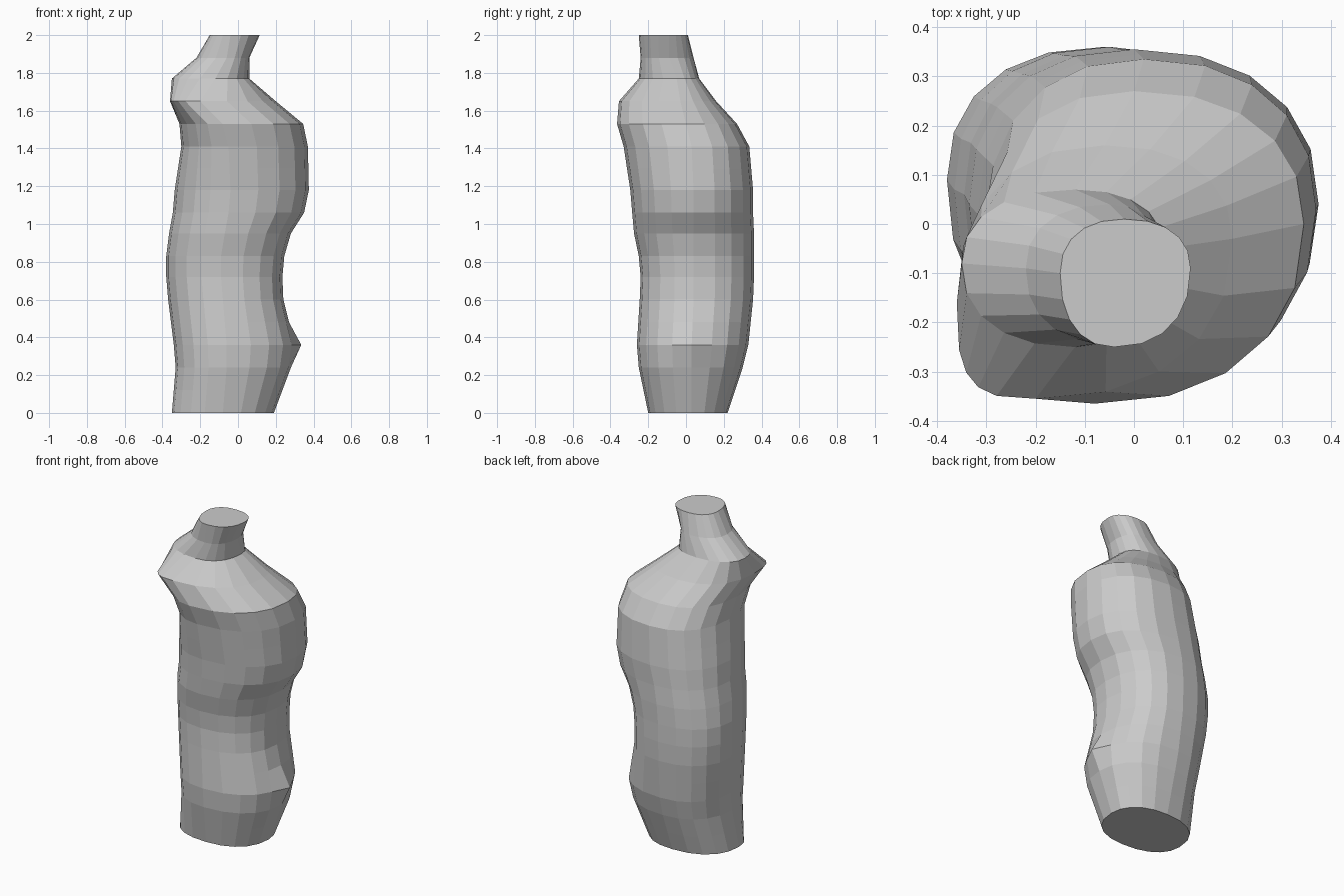
import bpy, bmesh, math

if "Cube" in bpy.data.objects:
    bpy.data.objects.remove(bpy.data.objects["Cube"])

# Cross-sections: z, left x, its y, right x, its y, front y, its x, back y, its x
RINGS = [
    (0.00, -.35, -.02, .19, .03, -.20, -.08, .22, -.06),
    (0.24, -.33, .02, .28, .03, -.25, -.06, .30, -.05),
    (0.36, -.34, .04, .30, .03, -.26, -.06, .33, -.05),
    (0.60, -.37, .08, .24, .04, -.245, -.08, .355, -.06),
    (0.72, -.38, .09, .235, .04, -.24, -.09, .36, -.06),
    (0.83, -.38, .09, .245, .04, -.25, -.09, .36, -.06),
    (0.95, -.365, .07, .28, .04, -.275, -.07, .36, -.05),
    (1.06, -.345, .06, .35, .04, -.285, -.05, .355, -.03),
    (1.18, -.335, .04, .375, .04, -.295, -.04, .355, 0),
    (1.41, -.30, 0, .37, .03, -.33, -.05, .335, .02),
    (1.53, -.31, -.06, .345, 0, -.365, -.08, .27, 0),
    (1.65, -.36, -.16, .20, -.03, -.355, -.20, .16, -.06),
    (1.77, -.35, -.08, .06, -.05, -.25, -.12, .07, -.12),
    (1.88, -.22, -.09, .06, -.09, -.24, -.06, .04, -.05),
    (2.00, -.15, -.10, .115, -.09, -.25, -.04, .01, -.02),
]
SIDES = 20


def section(r):
    """Four squarish quarter arcs joining the extreme points."""
    z, lx, ly, rx, ry, fy, fx, by, bx = r
    pts = []
    for i in range(SIDES):
        a = 2 * math.pi * i / SIDES
        c, s = math.cos(a), math.sin(a)
        mx = bx if s >= 0 else fx
        my = ry if c >= 0 else ly
        ex = rx if c >= 0 else lx
        ey = by if s >= 0 else fy
        p = 0.88
        if 1.6 < z < 1.7 and c < 0 and s < 0:
            p = 0.6                      # squarer shoulder
        x = mx + (ex - mx) * abs(c) ** p
        y = my + (ey - my) * abs(s) ** p
        if i == 0 and 0.3 < z < 0.4:
            x += 0.035                   # pointed bump on the right
        pts.append((x, y, z))
    return pts


# Insert in-between levels where the sections are far apart
levels = []
for a, b in zip(RINGS, RINGS[1:]):
    levels.append(a)
    if b[0] - a[0] > 0.2:
        levels.append(tuple((p + q) / 2 for p, q in zip(a, b)))
levels.append(RINGS[-1])

# Body: skin the sections and cap both ends
bm = bmesh.new()
loops = [[bm.verts.new(p) for p in section(r)] for r in levels]
for lo, hi in zip(loops, loops[1:]):
    for i in range(SIDES):
        j = (i + 1) % SIDES
        bm.faces.new((lo[i], lo[j], hi[j], hi[i]))
bm.faces.new(loops[0][::-1])
bm.faces.new(loops[-1])
bmesh.ops.recalc_face_normals(bm, faces=bm.faces)
mesh = bpy.data.meshes.new("torso")
bm.to_mesh(mesh)
bm.free()
bpy.context.collection.objects.link(bpy.data.objects.new("torso", mesh))
